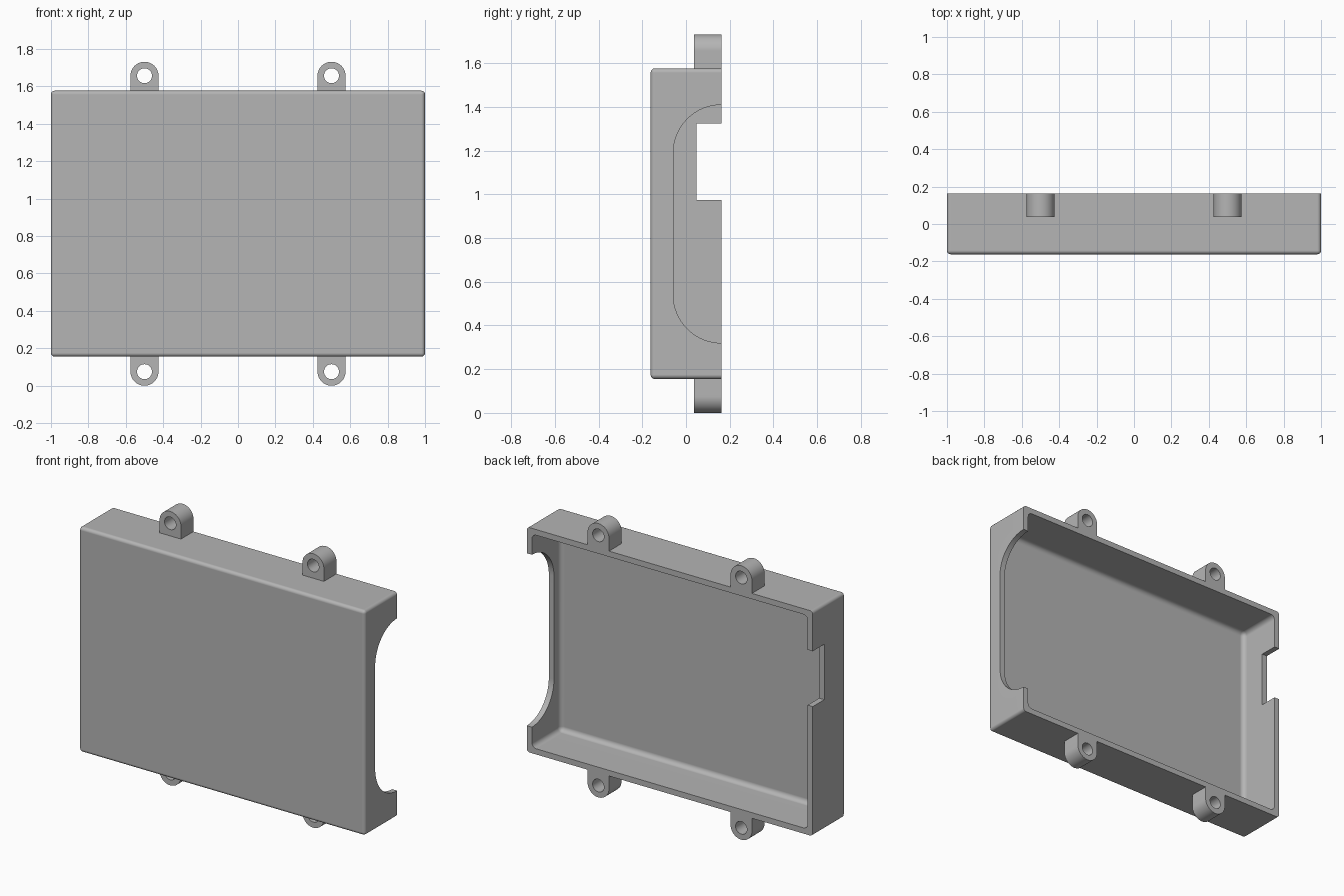
import bpy, bmesh, math
from mathutils import Vector

cube = bpy.data.objects.get("Cube")
if cube:
    bpy.data.objects.remove(cube, do_unlink=True)

# Main dimensions
FRONT, BACK = -0.162, 0.162
BOTTOM, TOP = 0.155, 1.577
WALL, FLOOR = 0.036, 0.038
TAB_R, HOLE_R, TAB_FRONT = 0.075, 0.04, 0.037

grey = bpy.data.materials.new("plain grey")
grey.use_nodes = True
colour = (0.46, 0.46, 0.46, 1)
grey.diffuse_color = colour
grey.node_tree.nodes["Principled BSDF"].inputs["Base Color"].default_value = colour


def finish(bm, name):
    bmesh.ops.recalc_face_normals(bm, faces=bm.faces)
    mesh = bpy.data.meshes.new(name)
    bm.to_mesh(mesh)
    bm.free()
    mesh.materials.append(grey)
    obj = bpy.data.objects.new(name, mesh)
    bpy.context.collection.objects.link(obj)
    return obj


def box(name, low, high, radius=0):
    """Box whose edges are all rounded except those around its back face."""
    bm = bmesh.new()
    bmesh.ops.create_cube(bm, size=1)
    low, high = Vector(low), Vector(high)
    for v in bm.verts:
        v.co = [low[i] + (v.co[i] + 0.5) * (high[i] - low[i]) for i in range(3)]
    if radius:
        edges = [e for e in bm.edges if any(v.co.y < high.y - 1e-4 for v in e.verts)]
        bmesh.ops.bevel(bm, geom=edges, offset=radius, segments=5,
                        profile=0.5, affect='EDGES')
    return finish(bm, name)


def prism(name, points, travel):
    """Extrude a closed outline along a vector."""
    bm = bmesh.new()
    face = bm.faces.new([bm.verts.new(p) for p in points])
    new = bmesh.ops.extrude_face_region(bm, geom=[face])["geom"]
    bmesh.ops.translate(bm, vec=travel,
                        verts=[g for g in new if isinstance(g, bmesh.types.BMVert)])
    return finish(bm, name)


def arc(cu, cv, radius, start, end, steps):
    angles = [math.radians(start + (end - start) * i / steps) for i in range(steps + 1)]
    return [(cu + radius * math.cos(a), cv + radius * math.sin(a)) for a in angles]


def combine(target, tool, operation):
    mod = target.modifiers.new("combine", 'BOOLEAN')
    mod.operation, mod.solver, mod.object = operation, 'EXACT', tool
    bpy.context.view_layer.objects.active = target
    bpy.ops.object.modifier_apply(modifier=mod.name)
    bpy.data.objects.remove(tool, do_unlink=True)


# Outer shell with softened front and corners
case = box("case_shell", (-1, FRONT, BOTTOM), (1, BACK, TOP), 0.02)

# Four arched mounting tabs, embedded in the top and bottom walls
tabs = [(x, side) for x in (-0.5, 0.5) for side in (1, -1)]


def tab_centre(side):
    return TOP + 0.08 if side > 0 else BOTTOM - 0.08


for x, side in tabs:
    z = tab_centre(side)
    outline = arc(x, z, TAB_R, 0, 180 * side, 24)
    root = z - side * 0.1
    outline += [(x - TAB_R, root), (x + TAB_R, root)]
    tab = prism("mounting_tab", [(u, TAB_FRONT, v) for u, v in outline],
                (0, BACK - TAB_FRONT, 0))
    combine(case, tab, 'UNION')

# Screw holes through the tabs
for x, side in tabs:
    ring = arc(x, tab_centre(side), HOLE_R, 0, 360, 32)[:-1]
    hole = prism("screw_hole", [(u, -0.05, v) for u, v in ring], (0, 0.4, 0))
    combine(case, hole, 'DIFFERENCE')

# Hollow interior, open at the back
cavity = box("cavity", (-1 + WALL, FRONT + FLOOR, BOTTOM + WALL),
             (1 - WALL, 0.3, TOP - WALL), 0.03)
combine(case, cavity, 'DIFFERENCE')

# Long round-cornered opening in the left wall
R = 0.22
low, high = 0.32, 1.41
outline = arc(BACK, low + R, R, 270, 180, 16) + arc(BACK, high - R, R, 180, 90, 16)
outline += [(0.3, high), (0.3, low)]
opening = prism("side_opening", [(0.9, u, v) for u, v in outline], (0.2, 0, 0))
combine(case, opening, 'DIFFERENCE')

# Square notch in the right wall
notch = box("notch", (-1.1, 0.047, 0.975), (-0.9, 0.3, 1.325))
combine(case, notch, 'DIFFERENCE')

# Smooth fillets and keep the flat walls flat
bpy.ops.object.select_all(action='DESELECT')
case.select_set(True)
bpy.context.view_layer.objects.active = case
bpy.ops.object.shade_smooth_by_angle(angle=math.radians(30))
weighted = case.modifiers.new("even_shading", 'WEIGHTED_NORMAL')
weighted.keep_sharp = True
